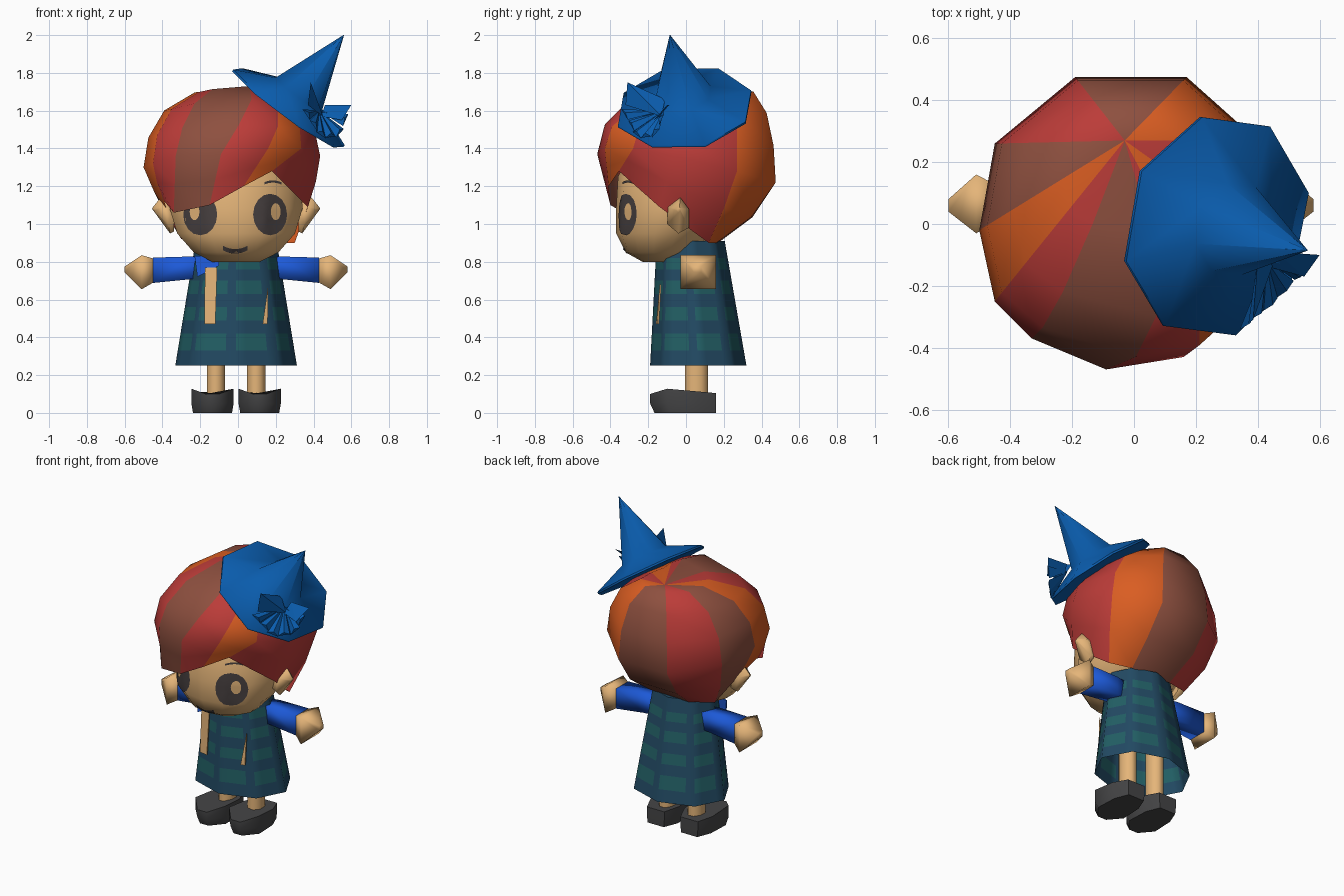
import bpy, bmesh, math
from mathutils import Vector as V
from mathutils.bvhtree import BVHTree

if "Cube" in bpy.data.objects:
    bpy.data.objects.remove(bpy.data.objects["Cube"])

COLOURS = {
    "hair_red": (.50, .045, .04), "hair_brown": (.27, .08, .05), "hair_orange": (.70, .11, .016),
    "skin": (.78, .46, .19), "hat_blue": (.003, .108, .42), "sleeve_blue": (.012, .10, .68),
    "dress_blue": (.016, .068, .125), "dress_teal": (.016, .115, .13),
    "shoe_grey": (.06, .06, .062), "face_dark": (.062, .05, .05)}
MATS = {}
for n, c in COLOURS.items():
    MATS[n] = bpy.data.materials.new(n)
    MATS[n].diffuse_color = (*c, 1)


def build(name, verts, faces, mats, rule=None, smooth=None):
    """Make an object; rule(face number) picks the material slot."""
    me = bpy.data.meshes.new(name)
    me.from_pydata([tuple(v) for v in verts], [], faces)
    for m in mats:
        me.materials.append(MATS[m])
    if rule:
        for i, p in enumerate(me.polygons):
            p.material_index = rule(i)
    bm = bmesh.new()
    bm.from_mesh(me)
    bmesh.ops.remove_doubles(bm, verts=bm.verts, dist=.0003)
    bmesh.ops.recalc_face_normals(bm, faces=bm.faces)
    bm.to_mesh(me)
    bm.free()
    ob = bpy.data.objects.new(name, me)
    bpy.context.collection.objects.link(ob)
    if smooth:
        bpy.ops.object.select_all(action='DESELECT')
        ob.select_set(True)
        bpy.context.view_layer.objects.active = ob
        bpy.ops.object.shade_smooth_by_angle(angle=math.radians(smooth))
    return ob


def loft(name, rings, mats, rule=None, smooth=None, caps=(True, True)):
    """Bridge equal rings of points, row by row."""
    n = len(rings[0])
    verts = [p for r in rings for p in r]
    faces = [(k*n+i, k*n+(i+1) % n, (k+1)*n+(i+1) % n, (k+1)*n+i)
             for k in range(len(rings)-1) for i in range(n)]
    if caps[0]:
        faces.append(tuple(range(n))[::-1])
    if caps[1]:
        faces.append(tuple(range(len(verts)-n, len(verts))))
    return build(name, verts, faces, mats, rule, smooth)


def oval(cx, cy, z, rx, ry, n, turn=0.5):
    return [V((cx+rx*math.cos((i+turn)*math.tau/n), cy+ry*math.sin((i+turn)*math.tau/n), z))
            for i in range(n)]


# Head
head = loft("head", [oval(-.01, cy, z, rx, ry, 14) for z, cy, rx, ry in (
    (.80, -.12, .13, .11), (.85, -.13, .23, .19), (.95, -.11, .32, .26), (1.08, -.045, .36, .325),
    (1.25, -.035, .355, .325), (1.42, -.02, .28, .26))], ["skin"], smooth=60)

# Painted face, laid on the head surface
bm = bmesh.new()
bm.from_mesh(head.data)
tree = BVHTree.FromBMesh(bm)
bm.free()


def on_face(x, z, lift):
    hit = tree.ray_cast(V((x, -1, z)), V((0, 1, 0)))[0]
    return V((x, (hit.y if hit else -.2)-lift, z))


def face_spot(name, x, z, rx, rz, mat, lift):
    n, rows = 16, 4
    rings = [[on_face(x+rx*k/rows*math.cos(i*math.tau/n), z+rz*k/rows*math.sin(i*math.tau/n), lift)
              for i in range(n)] for k in range(1, rows+1)]
    loft(name, rings, [mat], caps=(True, False), smooth=60)


def face_line(name, x0, x1, z, bend, width):
    verts = []
    for i in range(9):
        t = i/8
        zz = z+bend*(2*t-1)**2
        x = x0+(x1-x0)*t
        verts += [on_face(x, zz-width/2, .006), on_face(x, zz+width/2, .006)]
    build(name, verts, [(2*i, 2*i+2, 2*i+3, 2*i+1) for i in range(8)], ["face_dark"])


for side, s in (("left", -1), ("right", 1)):
    face_spot("eye_"+side, -.015+s*.185, 1.05, .09, .11, "face_dark", .005)
    face_spot("eye_highlight_"+side, -.015+s*.215, 1.065, .026, .045, "skin", .009)
face_line("mouth", -.08, .05, .855, .018, .024)
face_line("brow", .14, .23, 1.225, -.01, .012)

# Hair: striped cap, radiating from a crown point at the back
crown = V((-.03, .27, 1.70))
widest = [(-.19, .475, 1.22), (-.45, .26, 1.27), (-.50, -.02, 1.30), (-.45, -.25, 1.32),
          (-.33, -.37, 1.36), (-.09, -.47, 1.37), (.16, -.43, 1.40), (.335, -.28, 1.40),
          (.435, -.06, 1.36), (.40, .27, 1.28), (.17, .475, 1.22)]
rim = [(-.14, .17, .90), (-.30, .12, .92), (-.37, .0, 1.05), (-.39, -.2, 1.12),
       (-.34, -.33, 1.06), (-.15, -.40, 1.10), (.03, -.41, 1.20), (.18, -.355, 1.28),
       (.37, -.14, 1.09), (.30, .12, .90), (.15, .16, .90)]
sweep = (0, 0, 0, 0, .03, .15, .10, .02, 0, 0, 0)
swell = (.06, .05, .045, .045, .06, .08, .03, .01, .01, .04, .06)
push = (.04, .03, .01, .01, .0, .0, .0, .0, .01, .015, .04)
widest, rim = [V(p) for p in widest], [V(p) for p in rim]
middle = V((-.03, 0, 1.33))
rings = [[crown.copy() for _ in widest]]
for a in (25, 50, 71):
    a = math.radians(a)
    s, c, b = math.sin(a), math.cos(a), math.sin(2*a)
    row = []
    for e, w, h in zip(widest, sweep, swell):
        d = e-crown
        row.append(V((crown.x+d.x*s+w*b, crown.y+d.y*s, e.z+(crown.z-e.z)*c+h*b)))
    rings.append(row)
rings.append(widest)
rings.append([(e+r)/2+((e+r)/2-middle).normalized()*p for e, r, p in zip(widest, rim, push)])
rings.append(rim)
stripe = (0, 1, 2, 0, 1, 0, 2, 0, 0, 2, 1)
loft("hair", rings, ["hair_red", "hair_brown", "hair_orange"],
     lambda i: 2 if i in (7, 18) else stripe[i % 11], smooth=60, caps=(False, False))

# Hat: tilted brim, crooked cone
outline = [(.22, .345), (.44, .315), (.565, .10), (.51, -.18), (.33, -.36),
           (.10, -.33), (-.025, -.12), (.025, .17)]
brim = [V((x, y, 1.832-.735*(x+.02)+.15*y)) for x, y in outline]
mid = sum(brim, V())/8
up = V((.58, -.1, .81)).normalized()
base = [mid+(p-mid)*.42+up*.09 for p in brim]
tip = V((.56, -.085, 2.0))
loft("hat", [[p-up*.012 for p in brim], brim, base, [tip+(p-mid)*.004 for p in brim]],
     ["hat_blue"], smooth=65)

# Pleated bow on the hat: two wide wings and a fan below
wings = [[(.385, -.31, 1.75), (.40, -.11, 1.66), (.37, -.32, 1.63), (.45, -.13, 1.57)],
         [(.60, -.10, 1.63), (.46, -.09, 1.63), (.55, -.17, 1.55), (.44, -.14, 1.57)]]
verts = [p for w in wings for p in w]
faces = [(k+a, k+b, k+c) for k in (0, 4) for a, b, c in ((0, 1, 2), (0, 2, 3), (0, 3, 1), (1, 3, 2))]
knot = V((.43, -.12, 1.60))
tips = [(.36, -.325, 1.58), (.40, -.29, 1.52), (.44, -.26, 1.47), (.49, -.21, 1.46),
        (.54, -.16, 1.48), (.57, -.13, 1.55)]
for i, t in enumerate(tips):
    t = V(t)
    across = (V(tips[min(i+1, 5)])-V(tips[max(i-1, 0)])).normalized()*.037
    ridge = t.lerp(knot, .1)+V((.25, -.4, .2)).normalized()*.02
    k = len(verts)
    verts += [knot+across*.01, t-across, ridge, t+across]
    faces += [(k, k+1, k+2), (k, k+2, k+3), (k, k+3, k+1), (k+1, k+3, k+2)]
build("hat_bow", verts, faces, ["hat_blue"])

# Dress: eight-sided flare with rows of patches
levels = (.25, .33, .42, .49, .56, .63, .70, .76, .82, .91)
rows = []
for z in levels:
    t = (z-.25)/.66
    y0, y1, rx = -.19+.035*t, .32-.115*t, .322-.108*t
    corner = oval(-.01, (y0+y1)/2, z, rx, (y1-y0)/2, 8, 0)
    rows.append([corner[i].lerp(corner[(i+1) % 8], j/4) for i in range(8) for j in range(4)])
loft("dress", rows, ["dress_blue", "dress_teal"],
     lambda i: int(i < 288 and (i//32) % 2 == 1 and (i % 32) % 4 != 3), caps=(False, True), smooth=60)


# Front trims
def plate(name, pts, mat):
    verts = [(x, y+d, z) for d in (-.004, .004) for x, y, z in pts]
    n = len(pts)
    faces = [tuple(range(n)), tuple(range(n, 2*n))[::-1]]
    faces += [(i, (i+1) % n, n+(i+1) % n, n+i) for i in range(n)]
    build(name, verts, faces, [mat])


plate("trim_left", [(-.175, -.135, .77), (-.11, -.145, .77), (-.12, -.157, .47), (-.178, -.147, .47)], "skin")
plate("trim_right", [(.16, -.135, .68), (.13, -.155, .47), (.157, -.147, .47)], "skin")
plate("collar", [(-.23, -.105, .83), (-.10, -.14, .83), (-.10, -.145, .78), (-.215, -.12, .72)], "sleeve_blue")


# Limbs, ears and shoes on both sides
def square(x, y, z, hy, hz):
    return [V((x, y+a*hy, z+b*hz)) for a, b in ((-1, -1), (1, -1), (1, 1), (-1, 1))]


for side, s in (("left", -1), ("right", 1)):
    o = -.01
    loft("sleeve_"+side, [square(o+s*.14, .06, .765, .05, .055), square(o+s*.24, .06, .768, .058, .06),
                          square(o+s*.44, .065, .755, .065, .067)], ["sleeve_blue"], smooth=95)
    loft("hand_"+side, [square(o+s*.43, .065, .755, .058, .06), square(o+s*.50, .065, .745, .095, .09),
                        square(o+s*.59, .06, .76, .02, .015)], ["skin"], smooth=95)
    loft("ear_"+side, [[V((o+s*x, -.04+y, 1.05+z)) for x, y, z in pts] for pts in (
        ((.33, -.05, -.04), (.33, .0, -.09), (.33, .05, -.06), (.34, .05, .03), (.34, .01, .06), (.34, -.05, .03)),
        ((.36, -.06, -.05), (.35, .0, -.10), (.365, .055, -.07), (.40, .055, .03), (.40, .01, .09), (.38, -.055, .04)),
        ((.435, -.01, .02), (.43, .0, .01), (.435, .01, .02), (.445, .01, .03), (.44, .005, .04), (.44, -.01, .03)))],
        ["skin"], smooth=70)
    loft("leg_"+side, [oval(o+s*.107, .055, z, .052, .066, 8) for z in (.09, .45)], ["skin"], smooth=60)
    half = ((.035, -.19), (.112, -.10), (.105, .06), (.065, .16))
    shape = list(half) + [(-x, y) for x, y in reversed(half)]
    cx = o+s*.125

    def shoe_top(y):
        return .10 if y < -.15 else .128-.09*max(0, y+.10)
    loft("shoe_"+side, [[V((cx+x*.92, y*.93+.01, 0)) for x, y in shape],
                        [V((cx+x, y, .05)) for x, y in shape],
                        [V((cx+x, y, shoe_top(y))) for x, y in shape]], ["shoe_grey"], smooth=50)

for m in bpy.data.materials:
    if m.users and not m.is_grease_pencil:
        m.use_nodes = True
        m.node_tree.nodes["Principled BSDF"].inputs["Base Color"].default_value = m.diffuse_color
